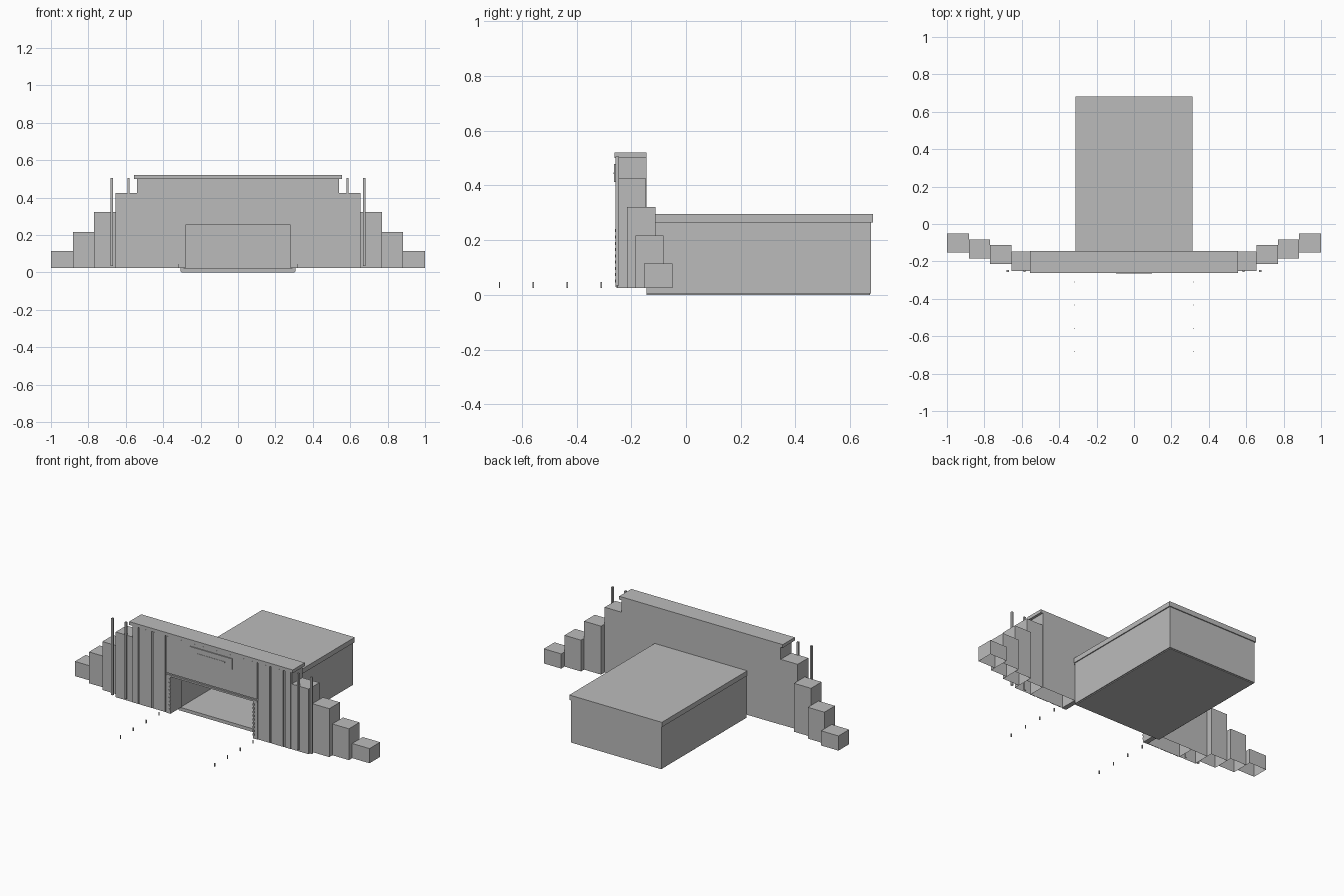
import bpy, bmesh

if "Cube" in bpy.data.objects:
    bpy.data.objects.remove(bpy.data.objects["Cube"])

concrete = bpy.data.materials.new("concrete_grey")
concrete.diffuse_color = (0.5, 0.5, 0.5, 1)
concrete.use_nodes = True
concrete.node_tree.nodes["Principled BSDF"].inputs["Base Color"].default_value = concrete.diffuse_color


def box(name, x0, x1, y0, y1, z0, z1, skip=()):
    """Box from its limits; faces whose normal is listed in skip are left open."""
    me = bpy.data.meshes.new(name)
    bm = bmesh.new()
    bmesh.ops.create_cube(bm, size=1)
    for v in bm.verts:
        v.co.x = x1 if v.co.x > 0 else x0
        v.co.y = y1 if v.co.y > 0 else y0
        v.co.z = z1 if v.co.z > 0 else z0
    bm.normal_update()
    gone = [f for f in bm.faces
            if any(sum(a * b for a, b in zip(f.normal, n)) > 0.9 for n in skip)]
    bmesh.ops.delete(bm, geom=gone, context='FACES')
    bm.to_mesh(me)
    bm.free()
    me.materials.append(concrete)
    ob = bpy.data.objects.new(name, me)
    bpy.context.collection.objects.link(ob)
    return ob


def pair(name, x0, x1, *rest, **kw):
    """The same box on the right and mirrored on the left."""
    box(name + "_right", x0, x1, *rest, **kw)
    box(name + "_left", -x1, -x0, *rest, **kw)


DOWN = (0, 0, -1)
BASE = 0.025

# Facade: two side blocks and a lintel above the opening
pair("facade_side", 0.31, 0.54, -0.25, -0.145, BASE, 0.50, skip=[DOWN])
box("facade_lintel", -0.31, 0.31, -0.25, -0.145, 0.262, 0.50)
box("cornice", -0.555, 0.555, -0.262, -0.145, 0.50, 0.52)

# Raised panels on the facade
for i, (a, b) in enumerate([(0.315, 0.395), (0.408, 0.487), (0.50, 0.536)]):
    pair(f"pilaster_{i}", a, b, -0.257, -0.25, 0.028, 0.497)
box("lintel_panel", -0.308, 0.308, -0.257, -0.25, 0.272, 0.497)

# Blank sign plate with a thin bar
box("sign_plate", -0.143, 0.143, -0.263, -0.257, 0.412, 0.478)
box("sign_bar", -0.095, 0.095, -0.265, -0.263, 0.442, 0.448)

# Door frame with rows of small lamps
pair("door_jamb", 0.28, 0.31, -0.255, -0.145, BASE, 0.255)
box("door_head", -0.31, 0.31, -0.257, -0.245, 0.253, 0.263)
for i in range(9):
    z = 0.045 + i * 0.023
    pair(f"door_lamp_{i}", 0.28, 0.291, -0.259, -0.255, z, z + 0.011)

# Stepped wing walls falling away to each side, open underneath
steps = [(0.54, 0.655, -0.25, 0.425), (0.655, 0.77, -0.215, 0.322),
         (0.77, 0.882, -0.185, 0.217), (0.882, 1.0, -0.153, 0.115)]
for i, (a, b, y, top) in enumerate(steps):
    pair(f"wing_step_{i}", a, b, y, y + 0.103, BASE, top, skip=[DOWN])

# Slim poles in front of the wings
for i, x in enumerate((0.585, 0.675)):
    pair(f"pole_{i}", x - 0.006, x + 0.006, -0.257, -0.245, 0.035, 0.505)

# Hollow hall behind the facade
pair("hall_wall", 0.29, 0.308, -0.145, 0.677, 0.005, 0.265)
box("hall_back", -0.29, 0.29, 0.66, 0.677, 0.005, 0.265)
box("hall_floor", -0.302, 0.302, -0.145, 0.672, 0.0, 0.02)
box("hall_roof", -0.314, 0.314, -0.145, 0.683, 0.265, 0.295)

# Approach marker lights on the ground
for i in range(4):
    y = -0.31 - i * 0.124
    pair(f"approach_light_{i}", 0.317, 0.322, y - 0.0025, y + 0.0025, BASE, 0.046)
